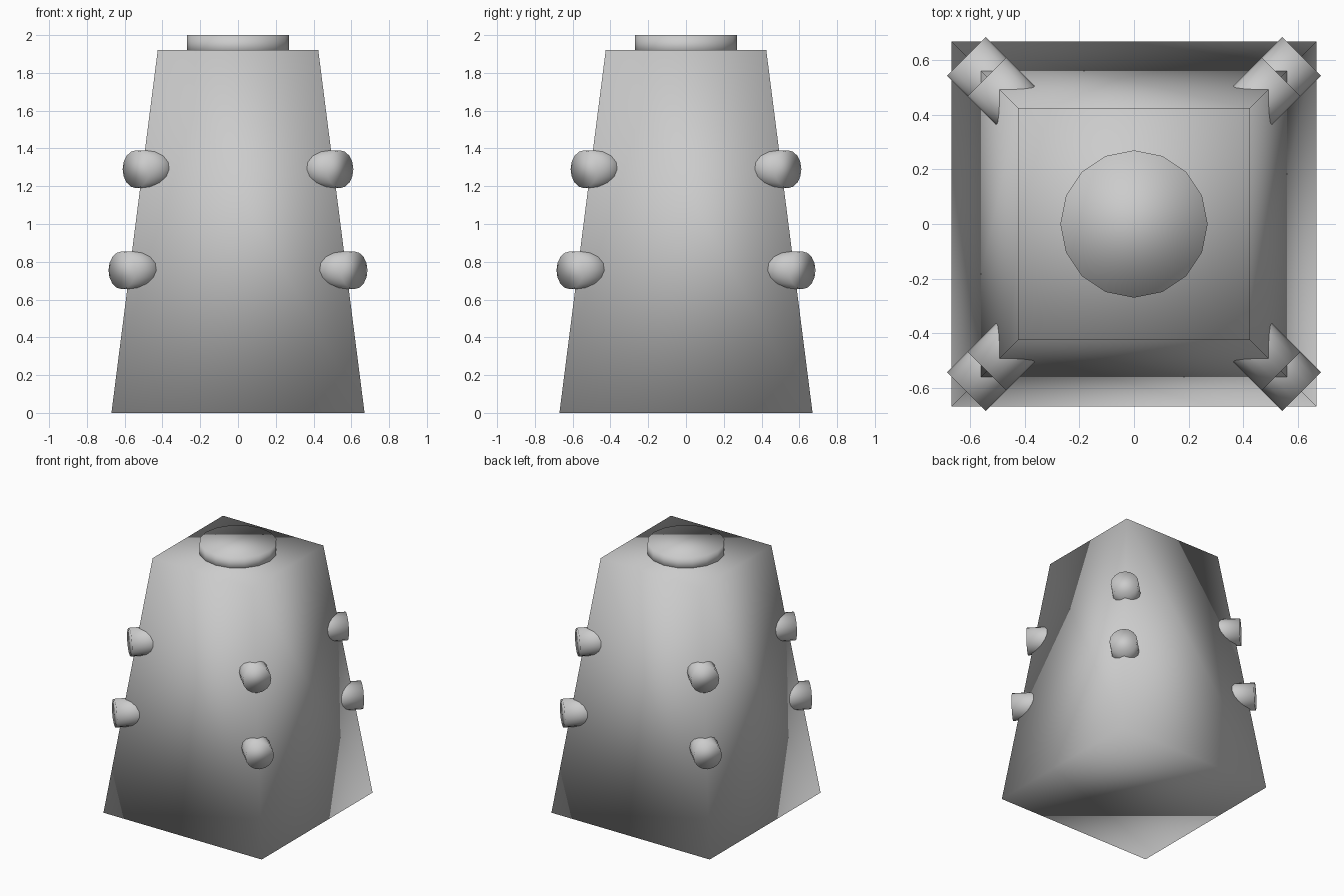
import bpy, math
from mathutils import Vector

if "Cube" in bpy.data.objects:
    bpy.data.objects.remove(bpy.data.objects["Cube"])

BASE, TOP, H = 0.67, 0.425, 1.92   # half widths and height of the body


def finish(name):
    ob = bpy.context.object
    ob.name = name
    bpy.ops.object.shade_smooth()
    return ob


def cylinder(name, radius, start, end):
    """Sixteen-sided closed cylinder between two points."""
    a, b = Vector(start), Vector(end)
    d = b - a
    rot = (0, math.atan2(math.hypot(d.x, d.y), d.z), math.atan2(d.y, d.x))
    bpy.ops.mesh.primitive_cylinder_add(vertices=16, radius=radius, depth=d.length,
                                        location=(a + b) / 2, rotation=rot)
    return finish(name)


# Tapered square body, soft shaded all over
bpy.ops.mesh.primitive_cube_add(size=2, location=(0, 0, H / 2))
for v in bpy.context.object.data.vertices:
    half = TOP if v.co.z > 0 else BASE
    v.co = (math.copysign(half, v.co.x), math.copysign(half, v.co.y),
            math.copysign(H / 2, v.co.z))
finish("tapered_body")

# Low round cap on the top
cylinder("top_cap", 0.27, (0, 0, H - 0.03), (0, 0, 2.0))

# Horizontal pegs through the four corners, in two rows
for row, z, outer in (("lower", 0.755, 0.615), ("upper", 1.29, 0.54)):
    inner = outer - 0.19
    for sx, sy, corner in ((1, 1, "back_right"), (-1, 1, "back_left"),
                           (1, -1, "front_right"), (-1, -1, "front_left")):
        cylinder(f"{row}_peg_{corner}", 0.1,
                 (sx * inner, sy * inner, z), (sx * outer, sy * outer, z))
